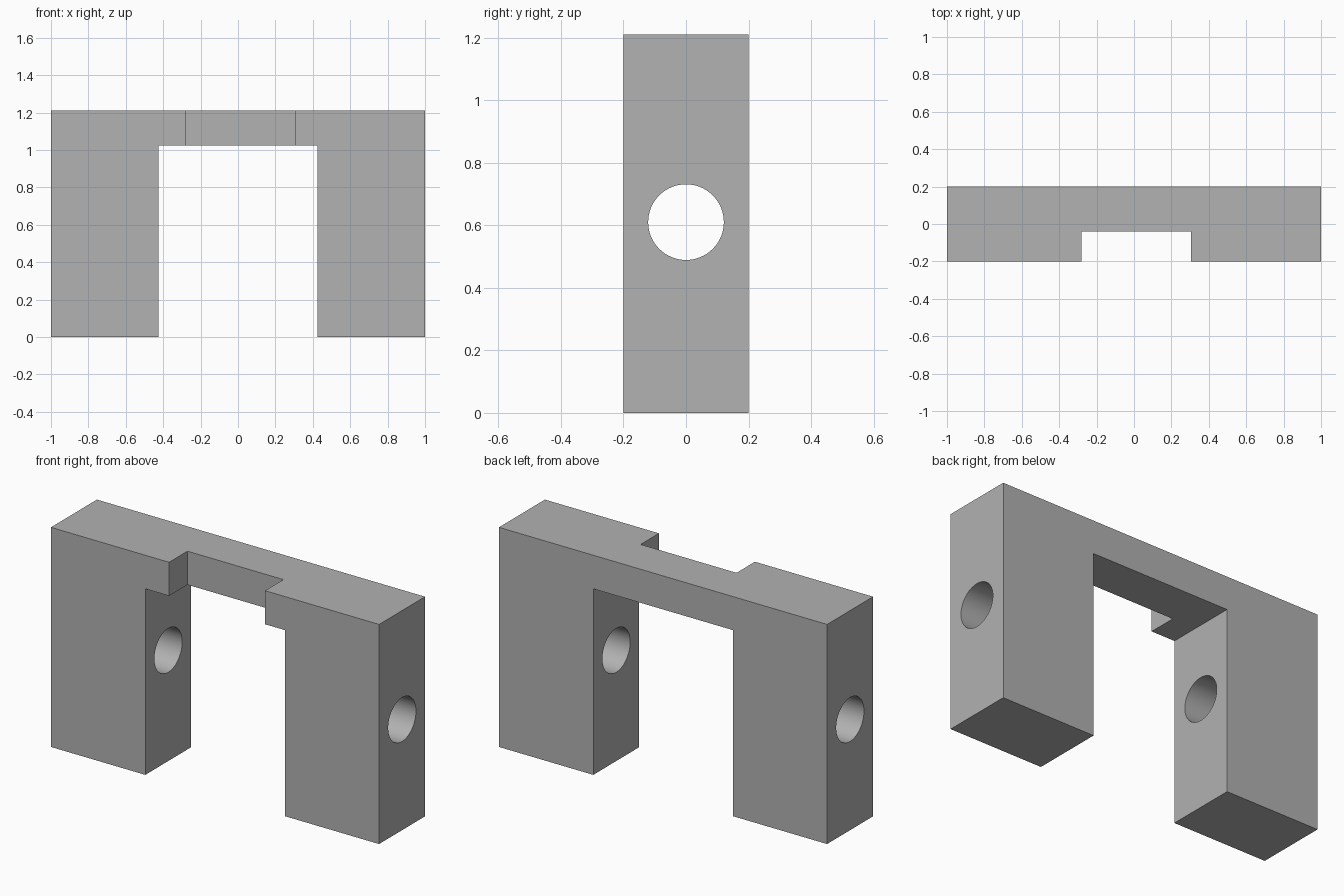
import bpy, bmesh
from math import pi
from mathutils import Matrix, Vector

cube = bpy.data.objects.get("Cube")
if cube:
    bpy.data.objects.remove(cube, do_unlink=True)

HEIGHT, DEPTH = 1.21, 0.2        # full height, half depth
LEG_X, LINTEL_Z = 0.425, 1.025   # inner leg face, lintel underside

grey = bpy.data.materials.new("plain grey")
grey.use_nodes = True
colour = (0.445, 0.445, 0.445, 1)
grey.diffuse_color = colour
grey.node_tree.nodes["Principled BSDF"].inputs["Base Color"].default_value = colour


def finish(name, bm):
    bmesh.ops.recalc_face_normals(bm, faces=bm.faces)
    mesh = bpy.data.meshes.new(name)
    bm.to_mesh(mesh)
    bm.free()
    mesh.materials.append(grey)
    obj = bpy.data.objects.new(name, mesh)
    bpy.context.collection.objects.link(obj)
    return obj


def box(name, low, high):
    low, high = Vector(low), Vector(high)
    bm = bmesh.new()
    bmesh.ops.create_cube(bm, size=1, matrix=Matrix.Translation((low + high) / 2)
                          @ Matrix.Diagonal((*(high - low), 1)))
    return finish(name, bm)


def cut(target, cutter):
    cutter.hide_render = True
    mod = target.modifiers.new(cutter.name, "BOOLEAN")
    mod.operation, mod.solver, mod.object = "DIFFERENCE", "EXACT", cutter
    bpy.context.view_layer.objects.active = target
    bpy.ops.object.modifier_apply(modifier=mod.name)
    bpy.data.objects.remove(cutter, do_unlink=True)


# Arch body: portal profile extruded front to back
half = [(LEG_X, LINTEL_Z), (LEG_X, 0), (1, 0), (1, HEIGHT)]
profile = half + [(-x, z) for x, z in reversed(half)]
bm = bmesh.new()
face = bm.faces.new([bm.verts.new((x, -DEPTH, z)) for x, z in profile])
extruded = bmesh.ops.extrude_face_region(bm, geom=[face])["geom"]
bmesh.ops.translate(bm, vec=(0, 2 * DEPTH, 0),
                    verts=[v for v in extruded if isinstance(v, bmesh.types.BMVert)])
arch = finish("arch_body", bm)

# Notch in the front of the lintel
cut(arch, box("notch_cutter", (-0.28, -0.4, 0.9), (0.305, -0.04, 1.4)))

# Round bore sideways through both legs
bm = bmesh.new()
bmesh.ops.create_cone(bm, cap_ends=True, segments=64, radius1=0.121, radius2=0.121, depth=3,
                      matrix=Matrix.Translation((0, 0, 0.61)) @ Matrix.Rotation(pi / 2, 4, "Y"))
cut(arch, finish("bore_cutter", bm))

# Smooth bore walls, sharp edges elsewhere
bpy.ops.object.select_all(action="DESELECT")
arch.select_set(True)
bpy.context.view_layer.objects.active = arch
bpy.ops.object.shade_smooth_by_angle(angle=pi / 6)
